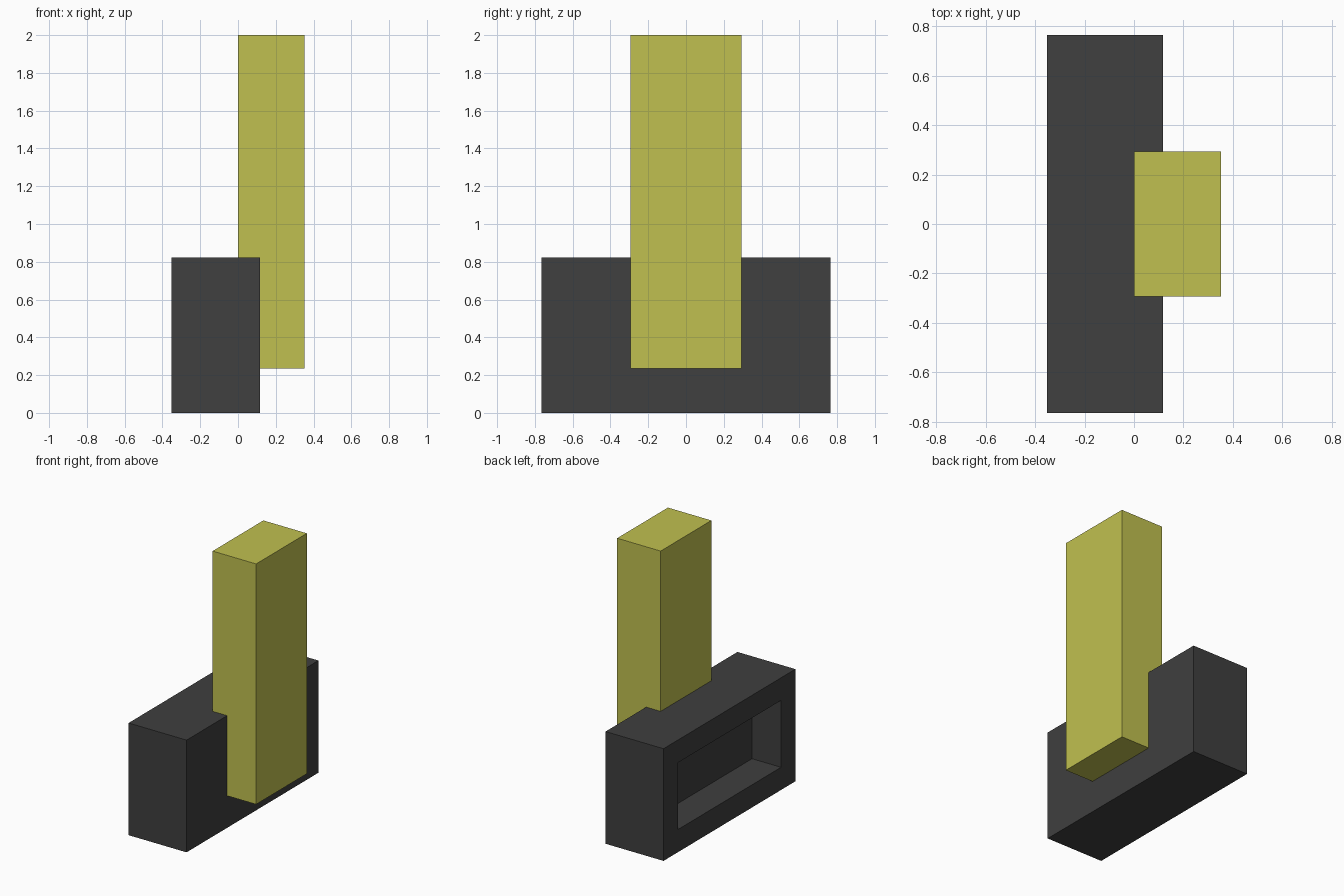
import bpy
import bmesh
from mathutils import Vector

if "Cube" in bpy.data.objects:
    bpy.data.objects.remove(bpy.data.objects["Cube"])

U = 2 / 17  # grid unit: the model is 17 units tall


def make_material(name, colour):
    mat = bpy.data.materials.new(name)
    mat.use_nodes = True
    mat.diffuse_color = colour
    mat.node_tree.nodes["Principled BSDF"].inputs["Base Color"].default_value = colour
    return mat


def box(name, low, high, mat, pocket=None):
    """Box between two corners in grid units, with an optional (margin, depth) pocket in its -x face."""
    low, high = Vector(low) * U, Vector(high) * U
    bm = bmesh.new()
    bmesh.ops.create_cube(bm, size=1)
    bmesh.ops.scale(bm, vec=high - low, verts=bm.verts)
    bmesh.ops.translate(bm, vec=(low + high) / 2, verts=bm.verts)
    bm.normal_update()
    if pocket:
        margin, depth = pocket
        face = min(bm.faces, key=lambda f: f.calc_center_median().x)
        bmesh.ops.inset_individual(bm, faces=[face], thickness=margin * U)
        # Second inset makes the pocket's side walls
        bmesh.ops.inset_individual(bm, faces=[face], thickness=0)
        bmesh.ops.translate(bm, vec=(depth * U, 0, 0), verts=face.verts)
        bm.normal_update()
    mesh = bpy.data.meshes.new(name)
    bm.to_mesh(mesh)
    bm.free()
    mesh.materials.append(mat)
    obj = bpy.data.objects.new(name, mesh)
    bpy.context.collection.objects.link(obj)
    return obj


charcoal = make_material("charcoal", (0.05, 0.05, 0.05, 1))
olive_yellow = make_material("olive yellow", (0.53, 0.53, 0.08, 1))

# Wide base block with a rectangular pocket in its side
box("base_block", (-3, -6.5, 0), (1, 6.5, 7), charcoal, pocket=(2, 2))

# Tall post set into the opposite side of the base
box("upright_post", (0, -2.5, 2), (3, 2.5, 17), olive_yellow)
